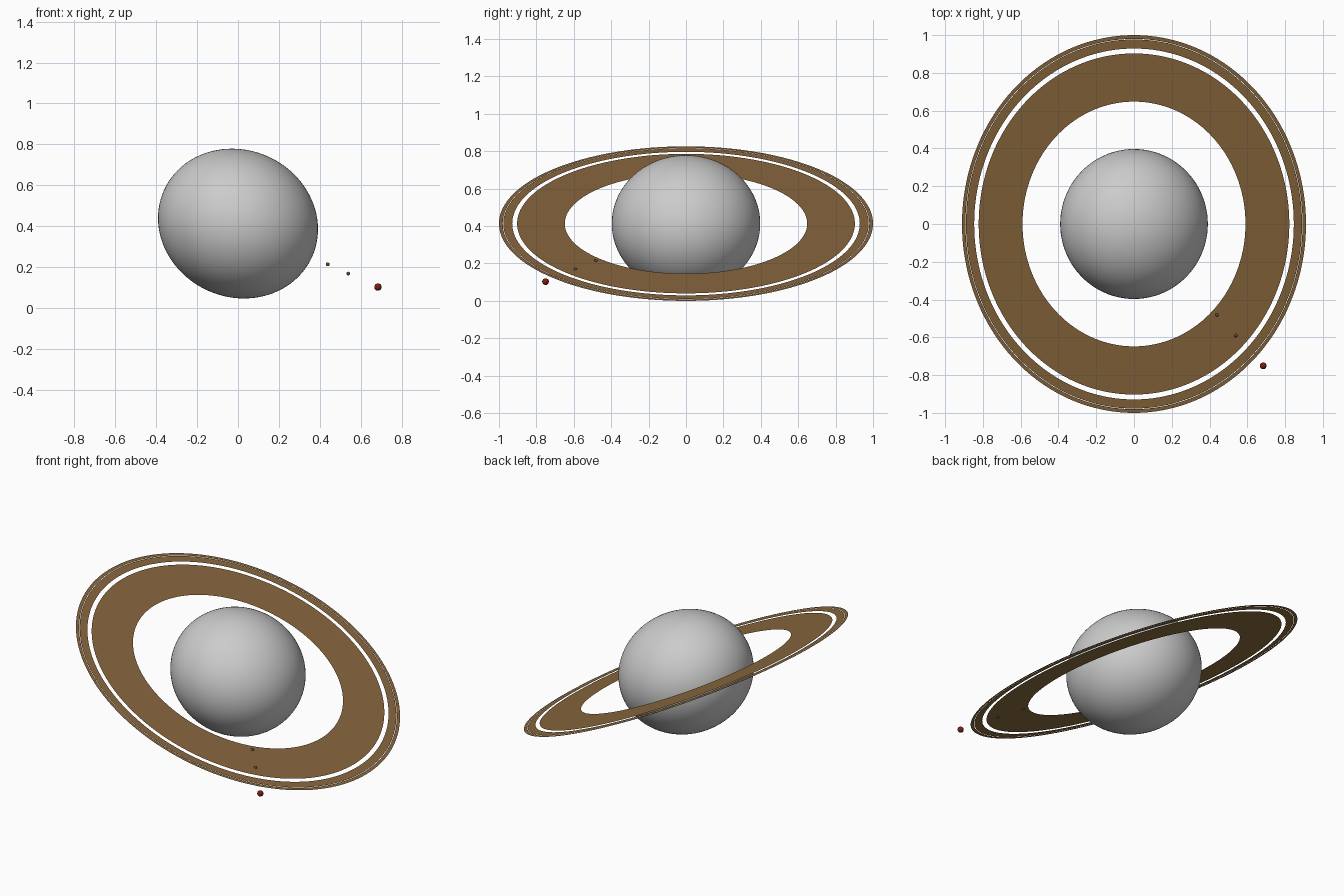
import bpy, bmesh, math
from mathutils import Matrix, Vector

cube = bpy.data.objects.get("Cube")
if cube:
    bpy.data.objects.remove(cube, do_unlink=True)

TILT = math.radians(24.4)            # ring plane leans down towards +x
SYSTEM = Matrix.Translation((0, 0, math.sin(TILT))) @ Matrix.Rotation(TILT, 4, 'Y')


def material(name, rgb):
    mat = bpy.data.materials.new(name)
    mat.use_nodes = True
    mat.diffuse_color = (*rgb, 1)
    mat.node_tree.nodes["Principled BSDF"].inputs["Base Color"].default_value = (*rgb, 1)
    return mat


GREY = material("planet grey", (0.60, 0.60, 0.60))
TAN = material("ring brown", (0.25, 0.138, 0.048))
BROWN = material("small moon brown", (0.13, 0.07, 0.03))
RED = material("large moon red", (0.19, 0.014, 0.006))


def add_object(name, bm, mat, smooth=False):
    mesh = bpy.data.meshes.new(name)
    bm.to_mesh(mesh)
    bm.free()
    mesh.materials.append(mat)
    for poly in mesh.polygons:
        poly.use_smooth = smooth
    obj = bpy.data.objects.new(name, mesh)
    bpy.context.collection.objects.link(obj)
    obj.matrix_world = SYSTEM
    return obj


def ball(name, centre, radius, mat, squash=1.0, segments=64):
    """Sphere in the tilted frame, flattened along the spin axis."""
    bm = bmesh.new()
    place = Matrix.Translation(centre) @ Matrix.Diagonal((1, 1, squash, 1))
    bmesh.ops.create_uvsphere(bm, u_segments=segments, v_segments=segments // 2,
                              radius=radius, matrix=place)
    return add_object(name, bm, mat, smooth=True)


def ring(name, inner, outer, segments=160):
    """Paper-thin flat annulus facing up."""
    bm = bmesh.new()
    loops = []
    for r in (inner, outer):
        loops.append([bm.verts.new((r * math.cos(a), r * math.sin(a), 0))
                      for a in (math.tau * i / segments for i in range(segments))])
    lo, hi = loops
    for i in range(segments):
        j = (i + 1) % segments
        bm.faces.new((lo[i], hi[i], hi[j], lo[j]))
    return add_object(name, bm, TAN)


# Planet, slightly flattened at the poles
ball("planet", (0, 0, 0), 0.397, GREY, squash=0.905, segments=96)

# Ring bands with a wide division and a hairline gap
ring("inner_ring", 0.648, 0.903)
ring("middle_ring", 0.929, 0.977)
ring("outer_ring", 0.980, 1.0)

# Moons lined up in the ring plane
direction = Vector((1, -1, 0)).normalized()
for name, distance, radius, mat in (("inner_moon", 0.681, 0.009, BROWN),
                                    ("middle_moon", 0.836, 0.009, BROWN),
                                    ("outer_moon", 1.062, 0.018, RED)):
    ball(name, direction * distance, radius, mat, segments=24)
